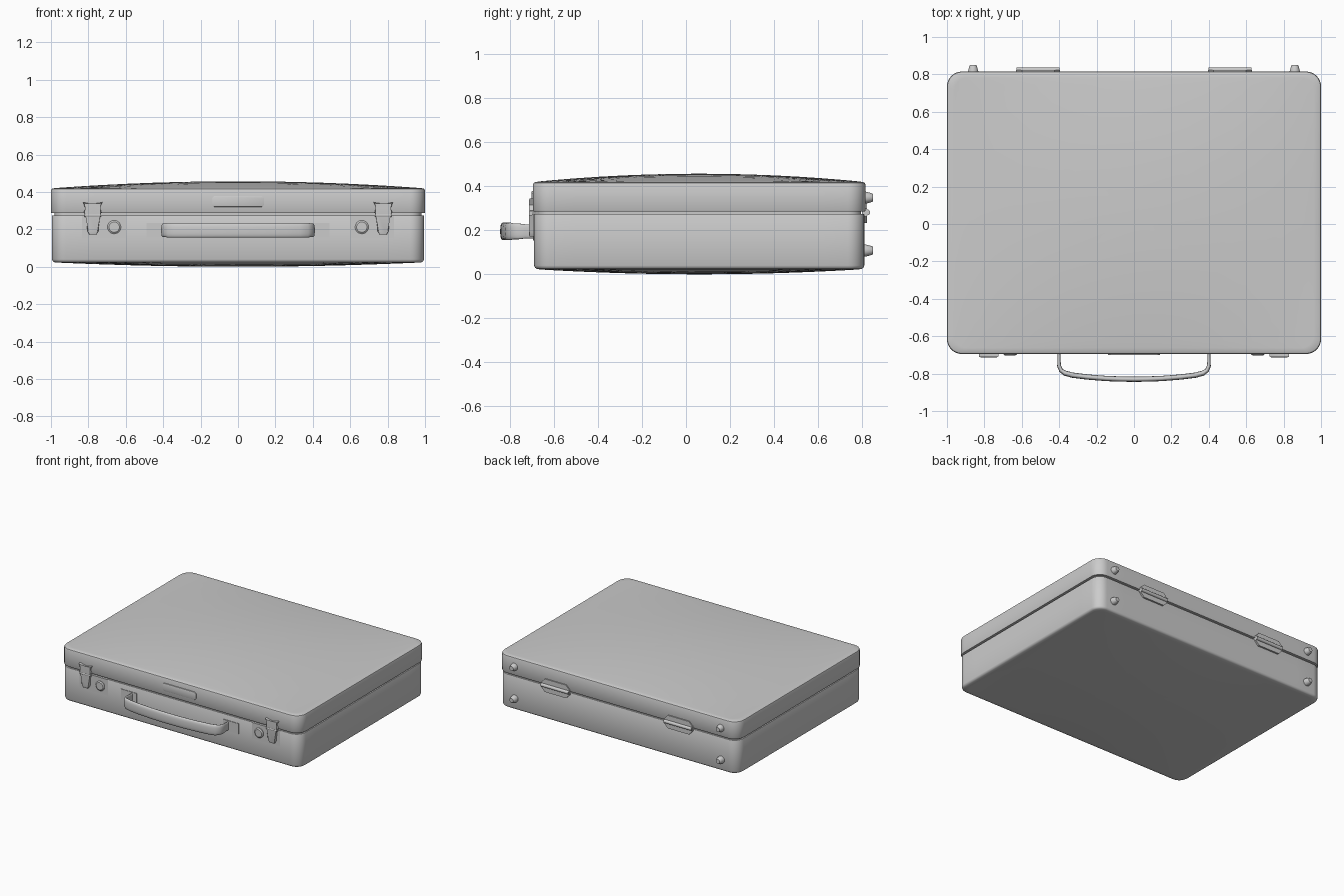
import bpy, bmesh, math
from mathutils import Vector

if "Cube" in bpy.data.objects:
    bpy.data.objects.remove(bpy.data.objects["Cube"])

CY = 0.06            # middle of the case body in y
HX, HY = 1.0, 0.755  # half sizes of the body


def finish(name, bm, angle=35):
    bmesh.ops.recalc_face_normals(bm, faces=bm.faces[:])
    me = bpy.data.meshes.new(name)
    bm.to_mesh(me)
    bm.free()
    ob = bpy.data.objects.new(name, me)
    bpy.context.collection.objects.link(ob)
    bpy.ops.object.select_all(action='DESELECT')
    bpy.context.view_layer.objects.active = ob
    ob.select_set(True)
    bpy.ops.object.shade_smooth_by_angle(angle=math.radians(angle))
    return ob


def outline(inset, r=0.08, seg=8, side=12):
    """Rounded rectangle with subdivided sides, centred on the origin."""
    hx, hy, r = HX - inset, HY - inset, r - inset
    arcs = []
    for k, (sx, sy) in enumerate([(1, 1), (-1, 1), (-1, -1), (1, -1)]):
        c = Vector((sx * (hx - r), sy * (hy - r)))
        arcs.append([c + r * Vector((math.cos(a), math.sin(a)))
                     for a in [(k + i / seg) * math.pi / 2 for i in range(seg + 1)]])
    pts = []
    for k in range(4):
        pts += arcs[k]
        a, b = arcs[k][-1], arcs[(k + 1) % 4][0]
        pts += [a.lerp(b, i / side) for i in range(1, side)]
    return pts


def bridge(bm, loops):
    for a, b in zip(loops, loops[1:]):
        n = len(a)
        for i in range(n):
            bm.faces.new((a[i], a[(i + 1) % n], b[(i + 1) % n], b[i]))


def shell(name, profile, dome):
    """Half of the case: wall profile of (inset, z), then a domed panel."""
    bm = bmesh.new()
    loops = [[bm.verts.new((p.x, p.y + CY, z)) for p in outline(i)] for i, z in profile]
    inset, z0 = profile[-1]
    base = outline(inset)
    for s in (0.97, 0.92, 0.85, 0.75, 0.6, 0.45, 0.3, 0.15):
        ring = []
        for p in base:
            u, v = p.x * s / HX, p.y * s / HY
            ring.append(bm.verts.new((p.x * s, p.y * s + CY,
                                      z0 + dome * (1 - u * u) * (1 - v * v))))
        loops.append(ring)
    bridge(bm, loops)
    bm.faces.new(loops[0])
    tip, last = bm.verts.new((0, CY, z0 + dome)), loops[-1]
    for i in range(len(last)):
        bm.faces.new((last[i], last[(i + 1) % len(last)], tip))
    return finish(name, bm)


def plate(name, pts, y0, y1, bevel=0.0):
    """Flat part cut from an x-z outline, y0 at the case, y1 outside."""
    bm = bmesh.new()
    a = [bm.verts.new((x, y0, z)) for x, z in pts]
    b = [bm.verts.new((x, y1, z)) for x, z in pts]
    bridge(bm, [a, b])
    bm.faces.new(a)
    top = bm.faces.new(b)
    if bevel:
        bmesh.ops.bevel(bm, geom=list(top.edges), offset=bevel, segments=2,
                        affect='EDGES', profile=0.5)
    return finish(name, bm)


def box(x0, x1, z0, z1, c=0.0):
    if not c:
        return [(x0, z0), (x1, z0), (x1, z1), (x0, z1)]
    return [(x0 + c, z0), (x1 - c, z0), (x1, z0 + c), (x1, z1 - c),
            (x1 - c, z1), (x0 + c, z1), (x0, z1 - c), (x0, z0 + c)]


def lathe(name, origin, axis, profile, n=24):
    """Round part along x or y from (radius, distance) pairs."""
    bm = bmesh.new()
    loops = []
    for r, d in profile:
        ring = []
        for i in range(n):
            c, s = r * math.cos(i * math.tau / n), r * math.sin(i * math.tau / n)
            off = Vector((c, d, s)) if axis == 'Y' else Vector((d, c, s))
            ring.append(bm.verts.new(Vector(origin) + off))
        loops.append(ring)
    bridge(bm, loops)
    bm.faces.new(loops[0])
    bm.faces.new(loops[-1])
    return finish(name, bm)


# case halves with a recessed seam between them
shell("lid", [(0.02, 0.26), (0.02, 0.286), (0.002, 0.286), (0.0, 0.29),
              (0.0, 0.408), (0.003, 0.415), (0.010, 0.419)], 0.038)
shell("base", [(0.022, 0.30), (0.022, 0.274), (0.007, 0.274), (0.005, 0.27),
               (0.005, 0.04), (0.009, 0.03), (0.018, 0.024)], -0.024)

# name plate on the lid front
plate("lid_plate", box(-0.14, 0.14, 0.32, 0.378, 0.012), -0.69, -0.701, 0.003)

# carrying handle: flat oval section swept along a bow
half = [(0.40, -0.685), (0.401, -0.73), (0.40, -0.76), (0.39, -0.783), (0.37, -0.797),
        (0.33, -0.808), (0.25, -0.818), (0.15, -0.826), (0.07, -0.829)]
path = [Vector(p) for p in half] + [Vector((0, -0.83))] + \
       [Vector((-x, y)) for x, y in reversed(half)]
bm = bmesh.new()
loops = []
for i, p in enumerate(path):
    t = (path[min(i + 1, len(path) - 1)] - path[max(i - 1, 0)]).normalized()
    nrm = Vector((t.y, -t.x))
    e = min(i, len(path) - 1 - i)
    hh = 0.032 if e < 2 else 0.036 if e < 4 else 0.040
    th = 0.008 if e < 2 else 0.011 if e < 4 else 0.014
    ring = []
    for k in range(20):
        a = k * math.tau / 20
        c, s = math.cos(a), math.sin(a)
        q = p + nrm * th * math.copysign(abs(c) ** 0.7, c)
        ring.append(bm.verts.new((q.x, q.y, 0.195 + hh * math.copysign(abs(s) ** 0.8, s))))
    loops.append(ring)
bridge(bm, loops)
bm.faces.new(loops[0])
bm.faces.new(loops[-1])
finish("handle", bm, 50)

for s, side in ((-1, "left"), (1, "right")):
    mir = lambda pts: [(s * x, z) for x, z in pts]
    # handle mount
    plate(f"handle_mount_{side}", mir(box(0.36, 0.49, 0.155, 0.235)), -0.68, -0.694)
    # latch: back plate, clasp, hook bar on the lid and round key button
    plate(f"latch_plate_{side}", mir(box(0.60, 0.835, 0.152, 0.274)), -0.68, -0.692)
    clasp = [(0.758, 0.172), (0.795, 0.172), (0.805, 0.19), (0.81, 0.265), (0.825, 0.29),
             (0.813, 0.315), (0.83, 0.345), (0.776, 0.333), (0.725, 0.345), (0.74, 0.315),
             (0.73, 0.29), (0.742, 0.265), (0.747, 0.19)]
    plate(f"latch_clasp_{side}", mir(clasp), -0.68, -0.712, 0.004)
    lathe(f"latch_pivot_{side}", (s * 0.777, -0.705, 0.275), 'X',
          [(0.009, -0.045), (0.009, 0.045)], 16)
    lathe(f"latch_button_{side}", (s * 0.662, -0.69, 0.212), 'Y',
          [(0.036, 0), (0.036, -0.007), (0.028, -0.013)])
    # rear hinge: leaf with cut corners, knuckle
    plate(f"hinge_leaf_{side}", mir(box(0.395, 0.63, 0.232, 0.33, 0.03)), 0.80, 0.823)
    lathe(f"hinge_knuckle_{side}", (s * 0.5125, 0.824, 0.281), 'X',
          [(0.013, -0.115), (0.013, 0.115)], 16)
    # rear standing feet
    for z, level in ((0.348, "upper"), (0.108, "lower")):
        lathe(f"foot_{level}_{side}", (s * 0.86, 0.80, z), 'Y',
              [(0.028, 0), (0.028, 0.014), (0.020, 0.044), (0.016, 0.05)])
